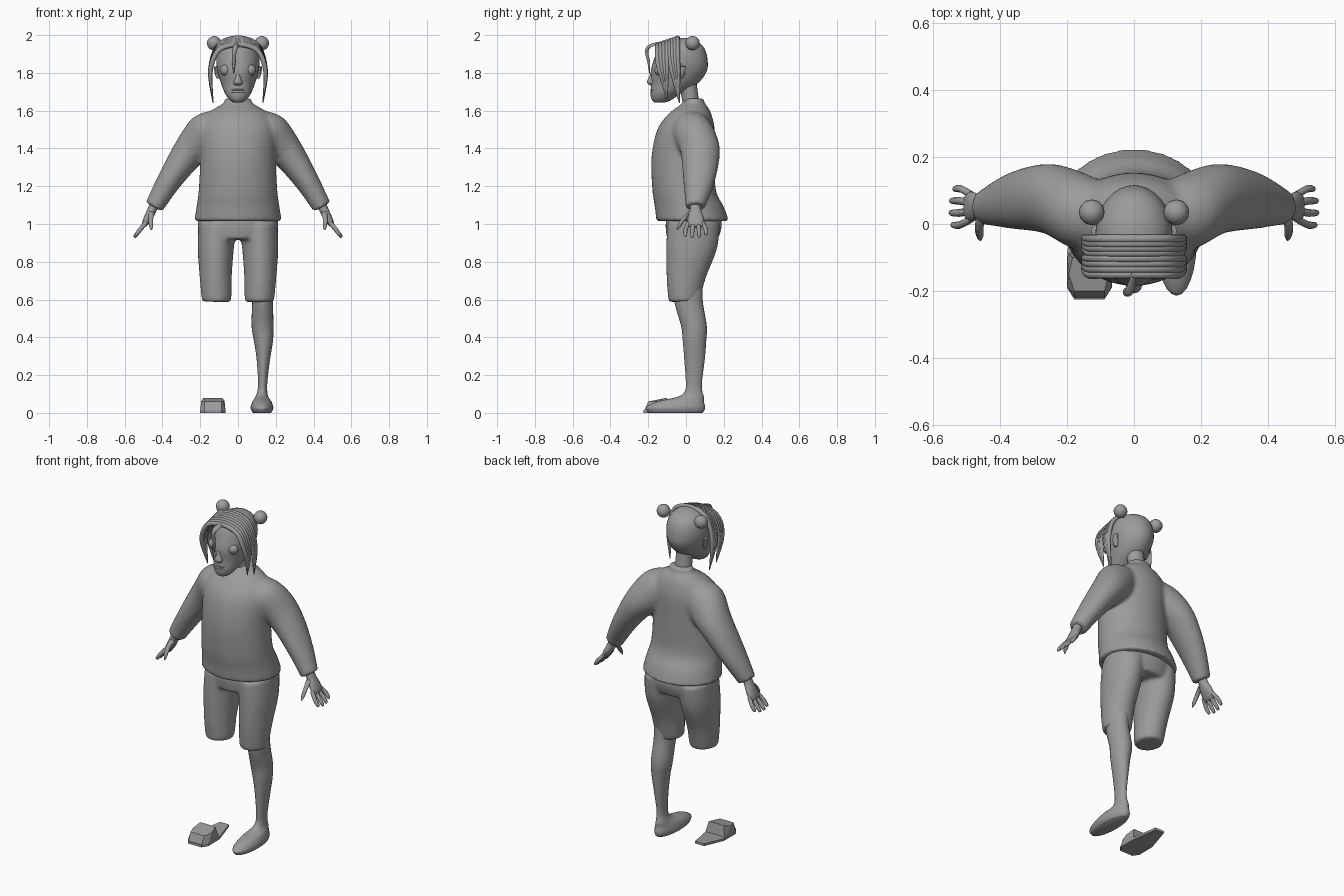
import bpy, bmesh, math
from mathutils import Vector

old = bpy.data.objects.get("Cube")
if old:
    bpy.data.objects.remove(old)

grey = bpy.data.materials.new("plain_grey")
grey.use_nodes = True
colour = (0.33, 0.33, 0.33, 1)
grey.diffuse_color = colour
grey.node_tree.nodes["Principled BSDF"].inputs["Base Color"].default_value = colour


def finish(bm, name, smooth=True):
    bmesh.ops.recalc_face_normals(bm, faces=bm.faces[:])
    mesh = bpy.data.meshes.new(name)
    bm.to_mesh(mesh)
    bm.free()
    mesh.materials.append(grey)
    obj = bpy.data.objects.new(name, mesh)
    bpy.context.collection.objects.link(obj)
    if smooth:
        bpy.ops.object.select_all(action='DESELECT')
        obj.select_set(True)
        bpy.context.view_layer.objects.active = obj
        bpy.ops.object.shade_smooth_by_angle(angle=math.radians(50))
    return obj


def spline(rings, steps):
    """Catmull-Rom interpolation through (x, y, z, half width, half depth)."""
    out, last = [], len(rings) - 1
    for i in range(last):
        p = [rings[max(0, min(last, i + k))] for k in (-1, 0, 1, 2)]
        for s in range(steps):
            t = s / steps
            out.append([b + 0.5 * t * (c - a + t * (2*a - 5*b + 4*c - d + t * (3*(b - c) + d - a)))
                        for a, b, c, d in zip(*p)])
    return out + [list(rings[-1])]


def loft(bm, rings, side=1, n=24, steps=4):
    """Closed tube of ellipses; widths lie in the xz plane, depths along y."""
    rings = spline(rings, steps)
    loops = []
    for i, (x, y, z, a, b) in enumerate(rings):
        p, q = rings[max(0, i - 1)], rings[min(len(rings) - 1, i + 1)]
        across = Vector((q[2] - p[2], 0, p[0] - q[0])).normalized()
        loop = []
        for k in range(n):
            ang = math.tau * k / n
            v = Vector((x, y, z)) + across * max(a, .001) * math.cos(ang)
            v.y += max(b, .001) * math.sin(ang)
            loop.append(bm.verts.new((v.x * side, v.y, v.z)))
        loops.append(loop)
    for l0, l1 in zip(loops, loops[1:]):
        for k in range(n):
            bm.faces.new((l0[k], l0[(k + 1) % n], l1[(k + 1) % n], l1[k]))
    bm.faces.new(loops[0])
    bm.faces.new(loops[-1])


def part(name, rings, side=1, **kw):
    bm = bmesh.new()
    loft(bm, rings, side, **kw)
    return finish(bm, name)


def ball(name, centre, radius, scale=(1, 1, 1)):
    bm = bmesh.new()
    bmesh.ops.create_uvsphere(bm, u_segments=20, v_segments=12, radius=radius)
    bmesh.ops.scale(bm, vec=scale, verts=bm.verts)
    bmesh.ops.translate(bm, vec=centre, verts=bm.verts)
    return finish(bm, name)


def fuse(obj):
    """Blend overlapping lofts into one soft cloth surface."""
    rm = obj.modifiers.new("fuse", 'REMESH')
    rm.mode = 'VOXEL'
    rm.voxel_size = 0.011
    rm.use_smooth_shade = True
    sm = obj.modifiers.new("soften", 'SMOOTH')
    sm.factor = 0.5
    sm.iterations = 5


# Sweater: body and both sleeves
bm = bmesh.new()
loft(bm, [(0, .035, 1.015, .232, .192), (0, .018, 1.09, .22, .183), (0, -.01, 1.18, .208, .168),
          (0, -.015, 1.35, .2, .168), (0, 0, 1.5, .2, .152), (0, .02, 1.58, .165, .115),
          (0, .035, 1.62, .11, .08), (0, .04, 1.64, .076, .058), (0, .045, 1.665, .07, .053)], n=40)
for side in (1, -1):
    loft(bm, [(.09, .03, 1.53, .085, .09), (.165, .04, 1.475, .115, .115), (.255, .075, 1.385, .09, .105),
              (.36, .07, 1.235, .066, .085), (.445, .05, 1.09, .05, .052)], side)
fuse(finish(bm, "sweater"))

# Shorts
bm = bmesh.new()
loft(bm, [(0, .04, 1.04, .21, .145), (0, .04, .98, .212, .148), (0, .035, .92, .19, .135)], n=40)
for side in (1, -1):
    loft(bm, [(.11, .04, 1.0, .1, .14), (.118, .03, .87, .096, .135), (.118, .002, .72, .085, .105),
              (.114, -.008, .62, .08, .088), (.114, -.01, .588, .074, .082)], side)
fuse(finish(bm, "shorts"))

# Single bare leg with its foot
part("left_leg_and_foot", [
    (.13, .012, .66, .055, .075), (.13, .015, .58, .055, .075), (.13, .042, .46, .058, .068),
    (.135, .045, .38, .05, .062), (.134, .045, .28, .035, .054), (.131, .042, .17, .025, .043),
    (.129, .04, .115, .026, .046), (.127, .025, .085, .034, .07), (.127, -.03, .06, .05, .125),
    (.127, -.055, .03, .06, .156), (.127, -.055, .008, .054, .15), (.127, -.055, 0, .046, .14)])

# Loose slipper: flat tapering sole and faceted toe cover
sole = [(.045, -.225, 0), (.067, -.19, 0), (.066, -.08, 0), (.03, .06, .012)]
cover = [(.045, -.222, .01), (.067, -.19, .01), (.066, -.085, .01),
         (.045, -.2, .06), (.062, -.15, .062), (.05, -.1, .08)]
for name, pts, thick in (("slipper_sole", sole, .014), ("slipper_cover", cover, 0)):
    bm = bmesh.new()
    for x, y, z in pts:
        for side in (1, -1):
            for lift in {0, thick}:
                bm.verts.new((side * x - .133, y, z + lift))
    bmesh.ops.convex_hull(bm, input=bm.verts[:])
    finish(bm, name, smooth=False)

# Hands
for side, label in ((1, "left"), (-1, "right")):
    bm = bmesh.new()
    loft(bm, [(.435, .05, 1.12, .028, .03), (.455, .05, 1.075, .024, .03), (.475, .052, 1.035, .022, .042),
              (.494, .052, 1.0, .016, .044), (.5, .052, .985, .008, .038)], side, n=16)
    for i in range(4):
        y, reach = .015 + .024 * i, (.9, 1, .97, .8)[i]
        tip = y + (i - 1.5) * .012
        loft(bm, [(.485, y, 1.01, .012, .012), (.495 + .027 * reach, tip, 1.0 - .035 * reach, .0115, .0115),
                  (.493 + .052 * reach, tip, 1.0 - .066 * reach, .009, .009),
                  (.495 + .054 * reach, tip, 1.0 - .072 * reach, .003, .003)], side, n=8, steps=2)
    loft(bm, [(.455, .03, 1.065, .016, .018), (.462, -.01, 1.03, .013, .014),
              (.46, -.035, .99, .011, .011), (.458, -.047, .968, .003, .004)], side, n=8, steps=2)
    finish(bm, label + "_hand")

# Neck and head
part("neck", [(0, .035, 1.6, .052, .045), (0, .02, 1.68, .048, .045), (0, .005, 1.76, .05, .05)])
part("head", [
    (0, -.138, 1.642, .02, .022), (0, -.13, 1.655, .042, .05), (0, -.108, 1.69, .068, .08),
    (0, -.06, 1.745, .09, .123), (0, -.038, 1.81, .109, .148), (0, -.028, 1.87, .115, .142),
    (0, -.025, 1.93, .103, .122), (0, -.025, 1.968, .07, .082), (0, -.025, 1.986, .025, .03)], n=32)

# Face
part("nose", [(0, -.165, 1.83, .008, .016), (0, -.175, 1.785, .012, .018),
              (0, -.183, 1.75, .024, .024), (0, -.175, 1.732, .014, .012)], n=12)
for i, z in enumerate((1.71, 1.696)):
    ball(("upper_lip", "lower_lip")[i], (0, -.172, z), .01, (3.6, 1.7, .7))
for side, label in ((1, "left"), (-1, "right")):
    ball(label + "_eye", (side * .065, -.138, 1.815), .03)
    ball(label + "_hair_bun", (side * .126, .035, 1.957), .038)
    part(label + "_ear", [(.104, -.03, 1.77, .008, .012), (.112, -.025, 1.8, .012, .02),
                          (.117, -.02, 1.835, .01, .018)], side, n=10)

# Fringe: two bands of thin strands arching over the head into pointed locks
arch = [(.132, 0, .002), (.147, .42, .011), (.134, .7, .013), (.104, .89, .013), (.055, .975, .013)]
for name, ys, tip_y, tip_z in (("front_fringe", (-.15, -.134, -.118, -.102), -.1, 1.66),
                               ("rear_fringe", (-.086, -.072, -.058, -.044), -.035, 1.64)):
    bm = bmesh.new()
    for y in ys:
        top = 1.986 + (y + .04) * .33
        half = []
        for x, h, r in arch:
            mix = min(1, h * 1.5)
            half.append((x, tip_y + (y - tip_y) * mix, tip_z + (top - tip_z) * h, r, r))
        rings = half + [(0, y, top, .013, .013)] + [(-x, *rest) for x, *rest in reversed(half)]
        loft(bm, rings, n=8, steps=3)
    finish(bm, name)

# Single curl falling over the forehead
part("forehead_curl", [(0, -.15, 1.955, .012, .01), (-.012, -.195, 1.94, .014, .012),
                       (-.02, -.208, 1.91, .012, .009), (-.022, -.198, 1.86, .01, .008),
                       (-.023, -.192, 1.795, .002, .002)], n=10)
